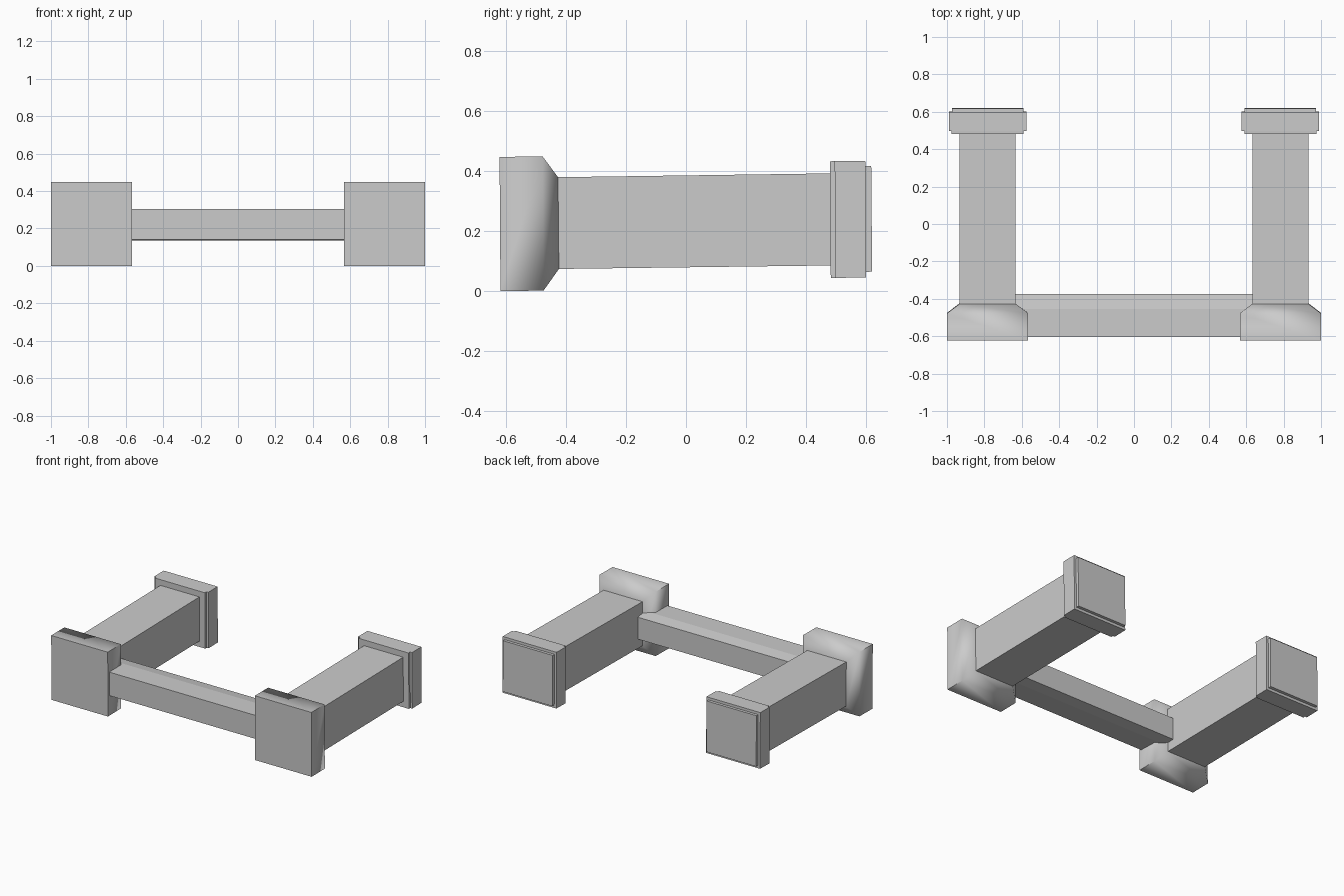
import bpy, bmesh

if "Cube" in bpy.data.objects:
    bpy.data.objects.remove(bpy.data.objects["Cube"])


def make_object(name, bm, smooth=False):
    bmesh.ops.recalc_face_normals(bm, faces=bm.faces)
    mesh = bpy.data.meshes.new(name)
    bm.to_mesh(mesh)
    bm.free()
    obj = bpy.data.objects.new(name, mesh)
    bpy.context.collection.objects.link(obj)
    if smooth:
        bpy.ops.object.select_all(action='DESELECT')
        obj.select_set(True)
        bpy.context.view_layer.objects.active = obj
        bpy.ops.object.shade_smooth_by_angle(angle=1.0)
    return obj


def loft(name, rings, smooth=False):
    """Skin matching closed rings of points and cap both ends."""
    bm = bmesh.new()
    loops = [[bm.verts.new(p) for p in ring] for ring in rings]
    n = len(loops[0])
    for a, b in zip(loops, loops[1:]):
        for i in range(n):
            j = (i + 1) % n
            bm.faces.new((a[i], a[j], b[j], b[i]))
    bm.faces.new(loops[0])
    bm.faces.new(loops[-1])
    return make_object(name, bm, smooth)


def section(cx, y, half, lo, hi):
    """Rectangle across the leg, leaning very slightly with height."""
    top, bottom = y - 0.002, y + 0.001
    return [(cx - half, bottom, lo), (cx + half, bottom, lo),
            (cx + half, top, hi), (cx - half, top, hi)]


# Parts of one leg as (y, half width, bottom z, top z) sections
parts = {
    "front_block": [(-0.62, 0.217, 0.0, 0.448), (-0.476, 0.217, 0.002, 0.449),
                    (-0.425, 0.15, 0.074, 0.38)],
    "shaft": [(-0.43, 0.15, 0.074, 0.38), (0.50, 0.15, 0.086, 0.393)],
    "cap_collar": [(0.482, 0.192, 0.044, 0.433), (0.498, 0.192, 0.044, 0.434),
                   (0.498, 0.207, 0.044, 0.434), (0.60, 0.207, 0.046, 0.435)],
    "end_plate": [(0.59, 0.191, 0.064, 0.417), (0.62, 0.191, 0.065, 0.417)],
}
for side, cx in (("left", -0.7825), ("right", 0.7825)):
    for part, rows in parts.items():
        loft(f"{side}_{part}", [section(cx, *r) for r in rows],
             smooth=(part == "front_block"))

# Crossbar with a shallow fold along its top and bottom
profile = [(-0.605, 0.14), (-0.605, 0.303), (-0.455, 0.305),
           (-0.375, 0.292), (-0.375, 0.14), (-0.455, 0.135)]
loft("crossbar", [[(x, y, z) for y, z in profile] for x in (-0.65, 0.65)])
